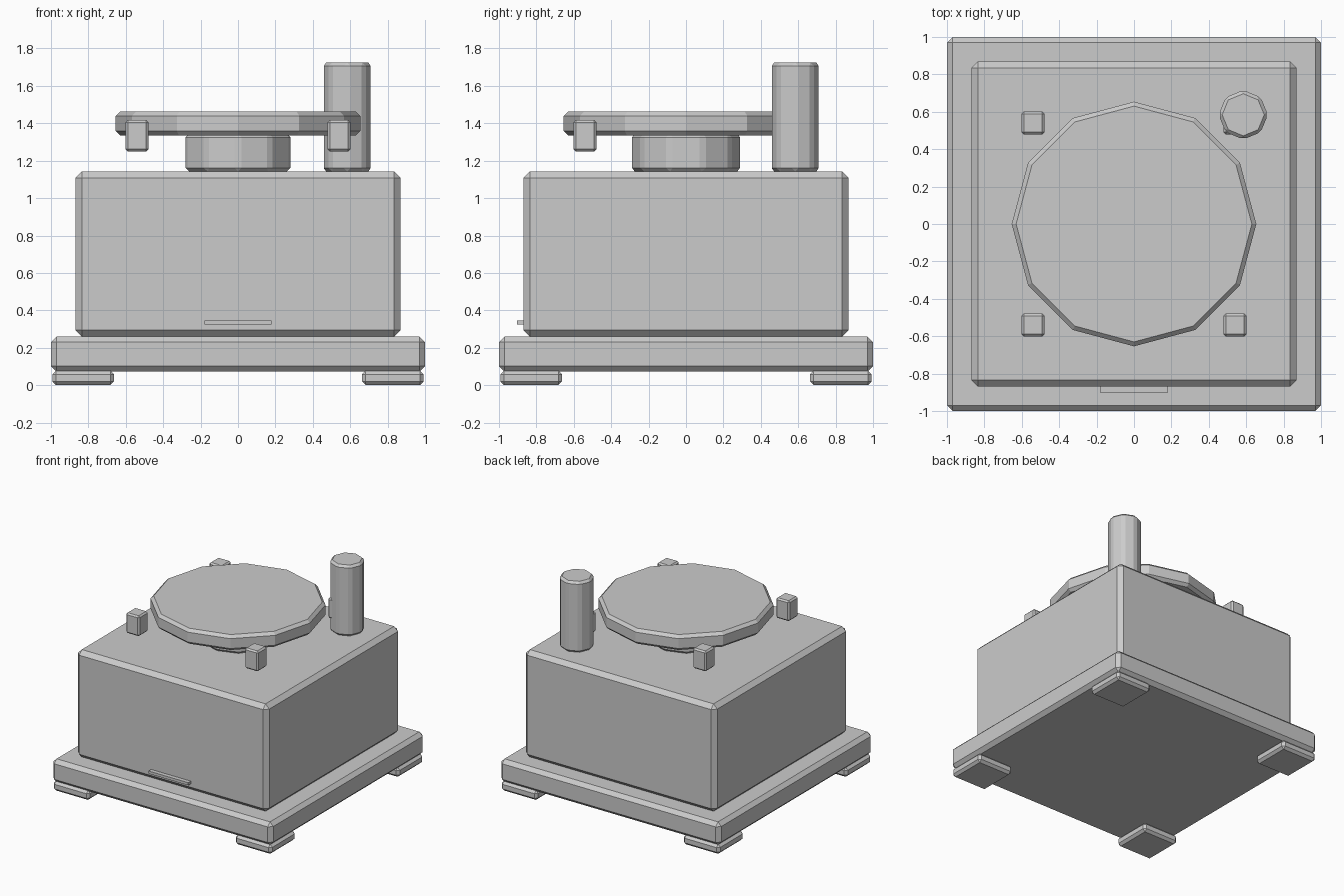
import bpy
from math import radians

if "Cube" in bpy.data.objects:
    bpy.data.objects.remove(bpy.data.objects["Cube"])


def chamfer(obj, width):
    """Single-segment bevel on hard edges."""
    if width:
        mod = obj.modifiers.new("Bevel", 'BEVEL')
        mod.width = width
        mod.segments = 1
        mod.limit_method = 'ANGLE'
        mod.angle_limit = radians(33)
    return obj


def box(name, center, size, z0, z1, bevel=0.0):
    x, y = center
    bpy.ops.mesh.primitive_cube_add(size=1, location=(x, y, (z0 + z1) / 2))
    obj = bpy.context.object
    obj.name = name
    obj.scale = (size[0], size[1], z1 - z0)
    bpy.ops.object.transform_apply(location=False, rotation=False, scale=True)
    return chamfer(obj, bevel)


def drum(name, center, radius, z0, z1, sides, bevel):
    x, y = center
    bpy.ops.mesh.primitive_cylinder_add(vertices=sides, radius=radius, depth=z1 - z0,
                                        location=(x, y, (z0 + z1) / 2))
    obj = bpy.context.object
    obj.name = name
    return chamfer(obj, bevel)


# Base plate and main housing
box("base_plate", (0, 0), (2.0, 2.0), 0.072, 0.26, 0.03)
box("housing", (0, 0), (1.738, 1.738), 0.26, 1.142, 0.034)

# Feet under the plate corners and clamp lugs around the disc
for sx, side in ((-1, "left"), (1, "right")):
    for sy, end in ((-1, "front"), (1, "back")):
        box(f"foot_{end}_{side}", (sx * 0.828, sy * 0.828), (0.33, 0.33), 0.0, 0.078, 0.02)
        box(f"lug_{end}_{side}", (sx * 0.54, sy * 0.54), (0.122, 0.122), 1.25, 1.417, 0.012)

# Neck and disc on top
drum("neck", (0, 0), 0.295, 1.142, 1.345, 10, 0.02)
drum("disc", (0, 0), 0.654, 1.335, 1.462, 12, 0.023)

# Upright post in the back right corner
drum("post", (0.584, 0.584), 0.132, 1.142, 1.725, 8, 0.018)

# Thin strip low on the front face
box("front_strip", (0, -0.885), (0.36, 0.036), 0.323, 0.345)
